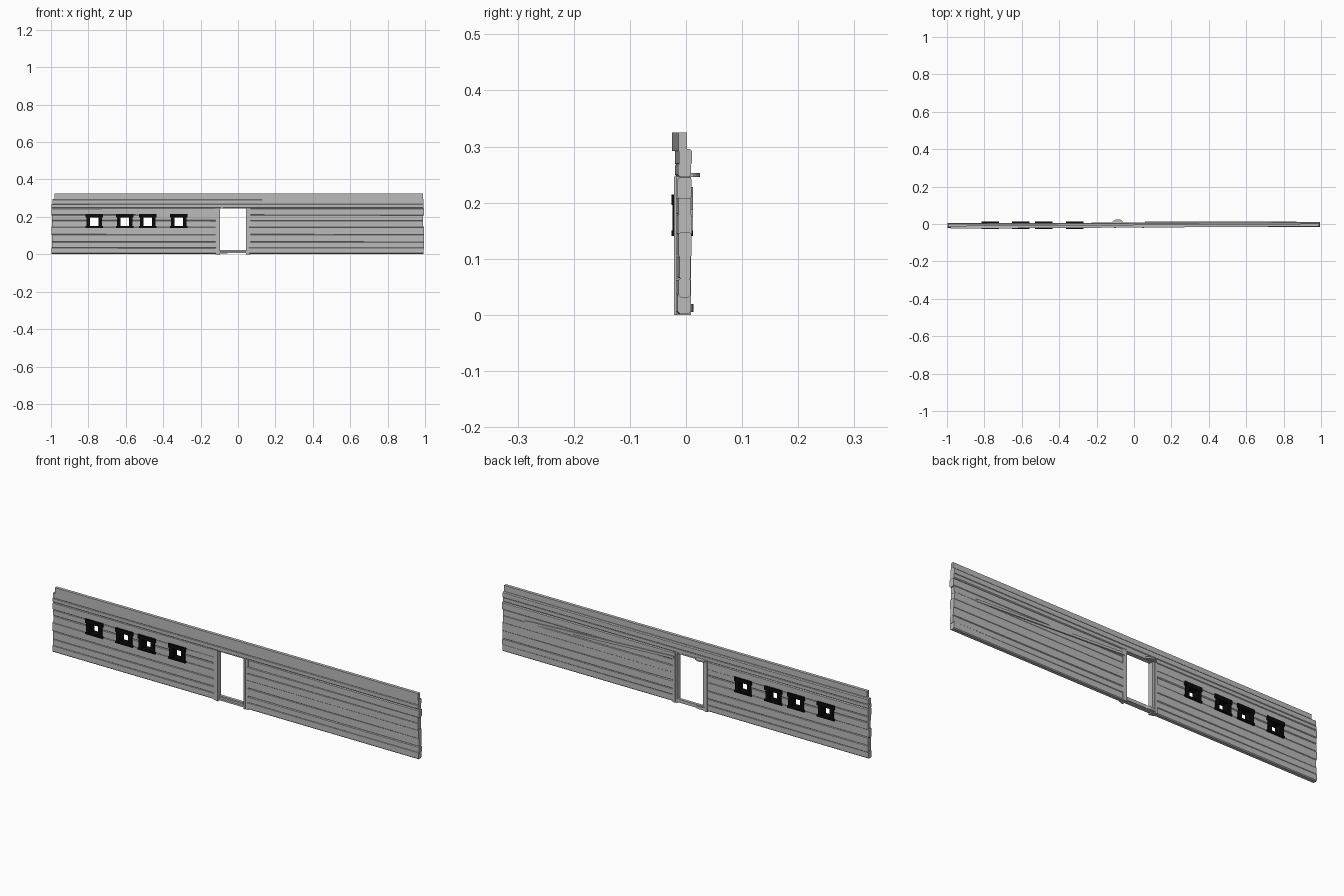
import bpy, bmesh, random
from mathutils import Vector

random.seed(7)
old = bpy.data.objects.get("Cube")
if old:
    bpy.data.objects.remove(old, do_unlink=True)


def material(name, rgb):
    m = bpy.data.materials.new(name)
    m.use_nodes = True
    m.diffuse_color = (*rgb, 1)
    m.node_tree.nodes["Principled BSDF"].inputs["Base Color"].default_value = (*rgb, 1)
    return m


WOOD = material("pale grey timber", (0.5, 0.5, 0.5))
BLACK = material("black window wood", (0.003, 0.003, 0.003))


def finish(name, bm, mat):
    bmesh.ops.recalc_face_normals(bm, faces=bm.faces)
    mesh = bpy.data.meshes.new(name)
    bm.to_mesh(mesh)
    bm.free()
    if mat:
        mesh.materials.append(mat)
    obj = bpy.data.objects.new(name, mesh)
    bpy.context.collection.objects.link(obj)
    return obj


def add_box(bm, x0, x1, y0, y1, z0, z1):
    verts = bmesh.ops.create_cube(bm, size=1)["verts"]
    for v in verts:
        v.co = Vector(((x0 + x1) / 2 + v.co.x * (x1 - x0),
                       (y0 + y1) / 2 + v.co.y * (y1 - y0),
                       (z0 + z1) / 2 + v.co.z * (z1 - z0)))


def boxes(name, mat, *sizes):
    bm = bmesh.new()
    for s in sizes:
        add_box(bm, *s)
    return finish(name, bm, mat)


def wobble(amount):
    return random.uniform(-amount, amount)


def drift(x):
    # the whole wall runs slightly towards the back at its left end
    return 0.003 * x


def beam(name, x0, x1, z0, z1, rough=0.002, chamfer=0.004):
    """Hewn beam: chamfered section, each end a little different."""
    bm = bmesh.new()
    rings = []
    for x in (x0, x1):
        front = -0.0165 + drift(x) + wobble(rough)
        back = 0.0065 + drift(x) + wobble(rough * 0.8)
        low, high = z0 - 0.002 + wobble(rough), z1 + 0.002 + wobble(rough)
        low = max(low, 0.002)
        c = chamfer
        section = [(front, low + c), (front + c, low), (back - c, low), (back, low + c),
                   (back, high - c), (back - c, high), (front + c, high), (front, high - c)]
        rings.append([bm.verts.new((x, y, z)) for y, z in section])
    a, b = rings
    bm.faces.new(a)
    bm.faces.new(b)
    for i in range(len(a)):
        j = (i + 1) % len(a)
        bm.faces.new((a[i], a[j], b[j], b[i]))
    return finish(name, bm, WOOD)


# Beam courses on both sides of the doorway, then full-length ones above it
beams = []
levels = [0.003, 0.035, 0.065, 0.105, 0.145, 0.18, 0.21, 0.245]
for n, (z0, z1) in enumerate(zip(levels, levels[1:])):
    beams.append(beam(f"right_wall_beam_{n}", -0.995 + wobble(0.004), -0.118, z0, z1))
    beam(f"left_wall_beam_{n}", 0.06, 0.993 + wobble(0.004), z0, z1)
for n, (z0, z1) in enumerate([(0.249, 0.268), (0.268, 0.294)]):
    beam(f"upper_beam_{n}", -0.994 + wobble(0.004), 0.994 + wobble(0.004), z0, z1, rough=0.001)

# Top plate, set forward of the wall
top = boxes("top_plate", WOOD, (-0.98, 0.99, -0.019, -0.004, 0.292, 0.325))
for v in top.data.vertices:
    v.co.y += 0.006 * v.co.x

# Long tilted rail on the back face
rail = boxes("back_rail", WOOD, (0.06, 0.87, 0.004, 0.0125, -0.006, 0.006))
for v in rail.data.vertices:
    v.co.z += 0.225 - 0.05 * v.co.x

# Window openings cut through the beams
centres = [-0.768, -0.605, -0.482, -0.317]
W, LOW, HIGH = 0.025, 0.150, 0.196
cutter = boxes("window_cutter", None,
               *[(c - W, c + W, -0.1, 0.1, LOW - 0.002, HIGH + 0.002) for c in centres])
cutter.hide_render = True
for obj in beams:
    mod = obj.modifiers.new("window_cut", 'BOOLEAN')
    mod.object = cutter
    mod.solver = 'EXACT'
bpy.context.view_layer.update()
graph = bpy.context.evaluated_depsgraph_get()
cut = [bpy.data.meshes.new_from_object(o.evaluated_get(graph)) for o in beams]
for obj, mesh in zip(beams, cut):
    obj.modifiers.clear()
    obj.data = mesh
bpy.data.objects.remove(cutter, do_unlink=True)

# Black frames lining each window and standing proud on both faces
for n, c in enumerate(centres):
    y0, y1 = -0.0255, 0.0125
    boxes(f"window_frame_{n}", BLACK,
          (c - 0.047, c + 0.047, y0, y1, HIGH, 0.215),
          (c - 0.047, c + 0.047, y0, y1, 0.141, LOW),
          (c - 0.042, c - W + 0.002, y0 + 0.001, y1 - 0.001, LOW, HIGH),
          (c + W - 0.002, c + 0.042, y0 + 0.001, y1 - 0.001, LOW, HIGH))

# Door posts, sill and head
boxes("right_door_post", WOOD, (-0.121, -0.106, -0.017, 0.009, 0, 0.247),
      (-0.106, -0.096, -0.021, 0.006, 0, 0.247))
boxes("left_door_post", WOOD, (0.044, 0.054, -0.021, 0.006, 0, 0.247),
      (0.054, 0.067, -0.017, 0.009, 0, 0.247))
boxes("door_sill", WOOD, (-0.098, 0.046, -0.018, 0.008, 0.006, 0.015),
      (-0.098, 0.046, -0.006, 0.008, 0.015, 0.022))
boxes("door_head", WOOD, (-0.098, 0.046, -0.015, 0.007, 0.244, 0.25))


# Rounded pivot lugs for the door on the back
def lug(name, z, depth, height):
    bm = bmesh.new()
    bmesh.ops.create_cone(bm, cap_ends=True, segments=16, radius1=1, radius2=1, depth=height)
    for v in bm.verts:
        v.co = Vector((-0.086 + v.co.x * 0.03, 0.004 + v.co.y * depth, z + v.co.z))
    return finish(name, bm, WOOD)


lug("upper_door_pivot", 0.249, 0.021, 0.007)
lug("lower_door_pivot", 0.012, 0.009, 0.014)
